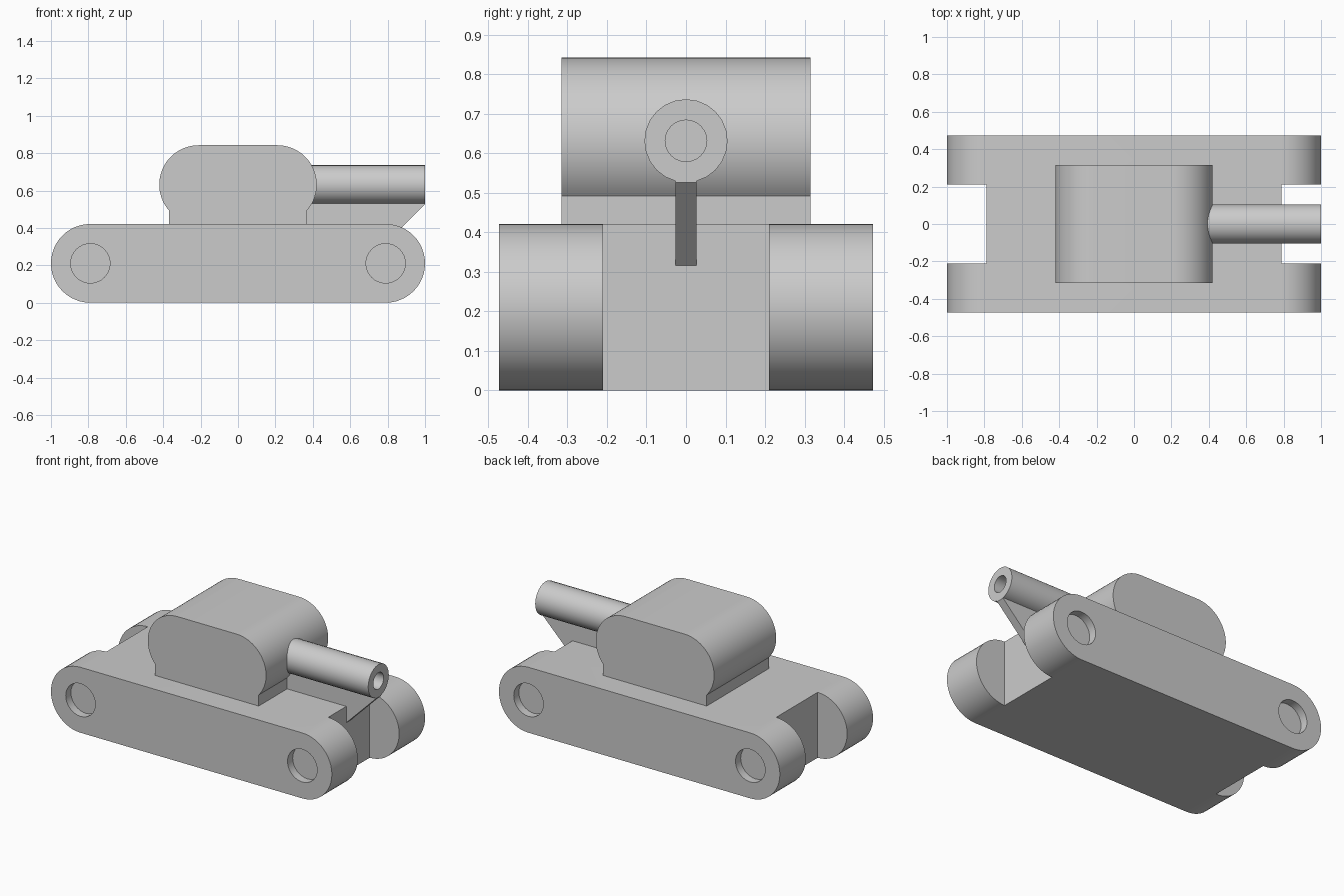
import bpy, bmesh
from math import sin, cos, radians
from mathutils import Matrix

if "Cube" in bpy.data.objects:
    bpy.data.objects.remove(bpy.data.objects["Cube"])

U = 2 / 38          # base module of the design
R = 4 * U           # radius of track ends and turret ends
AXLE_X = 15 * U     # centres of the rounded track ends
BARREL_Z = 12 * U

grey = bpy.data.materials.new("plain_grey")
grey.use_nodes = True
COLOUR = (0.6, 0.6, 0.6, 1)
grey.diffuse_color = COLOUR
grey.node_tree.nodes["Principled BSDF"].inputs["Base Color"].default_value = COLOUR


def finish(name, bm):
    bmesh.ops.recalc_face_normals(bm, faces=bm.faces)
    mesh = bpy.data.meshes.new(name)
    bm.to_mesh(mesh)
    bm.free()
    mesh.materials.append(grey)
    obj = bpy.data.objects.new(name, mesh)
    bpy.context.collection.objects.link(obj)
    return obj


def arc(cx, cz, start, end, steps=24):
    angles = [radians(start + (end - start) * i / steps) for i in range(steps + 1)]
    return [(cx + R * cos(a), cz + R * sin(a)) for a in angles]


def slab(name, profile, y0, y1):
    """Extrude an x-z outline along y."""
    bm = bmesh.new()
    face = bm.faces.new([bm.verts.new((x, y0, z)) for x, z in profile])
    new = bmesh.ops.extrude_face_region(bm, geom=[face])["geom"]
    moved = [v for v in new if isinstance(v, bmesh.types.BMVert)]
    bmesh.ops.translate(bm, verts=moved, vec=(0, y1 - y0, 0))
    return finish(name, bm)


def rod(name, radius, length, centre, axis, sides):
    bm = bmesh.new()
    turn = Matrix.Rotation(radians(90), 4, "Y" if axis == "x" else "X")
    bmesh.ops.create_cone(bm, cap_ends=True, segments=sides, radius1=radius,
                          radius2=radius, depth=length,
                          matrix=Matrix.Translation(centre) @ turn)
    return finish(name, bm)


def combine(obj, other, operation):
    mod = obj.modifiers.new("cut", "BOOLEAN")
    mod.operation, mod.object, mod.solver = operation, other, "EXACT"
    bpy.context.view_layer.objects.active = obj
    bpy.ops.object.modifier_apply(modifier=mod.name)
    bpy.data.objects.remove(other)


def smooth(obj, angle):
    bpy.ops.object.select_all(action="DESELECT")
    obj.select_set(True)
    bpy.context.view_layer.objects.active = obj
    bpy.ops.object.shade_smooth_by_angle(angle=radians(angle))


# Hull: one long rounded slab with a square notch at each end
outline = arc(AXLE_X, R, -90, 90) + arc(-AXLE_X, R, 90, 270)
hull = slab("hull", outline, -9 * U, 9 * U)
for s in (-1, 1):
    notch = [(s * AXLE_X, -R), (s * 1.2, -R), (s * 1.2, 3 * R), (s * AXLE_X, 3 * R)]
    combine(hull, slab("notch_cutter", notch, -R, R), "DIFFERENCE")

# Shallow round wheel recesses in both sides
for sx in (-1, 1):
    for sy in (-1, 1):
        cutter = rod("wheel_cutter", 2 * U, 2 * U, (sx * AXLE_X, sy * 9 * U, R), "y", 32)
        combine(hull, cutter, "DIFFERENCE")
smooth(hull, 20)

# Turret: rounded block standing on a narrower neck
LEAN = 41.4
turret_outline = (arc(R, BARREL_Z, -LEAN, 90) + arc(-R, BARREL_Z, 90, 180 + LEAN)
                  + [(-7 * U, 2 * R - 0.01), (7 * U, 2 * R - 0.01)])
turret = slab("turret", turret_outline, -6 * U, 6 * U)
smooth(turret, 20)

# Barrel with a blind bore in the muzzle
barrel = rod("barrel", 2 * U, 0.8, (0.6, 0, BARREL_Z), "x", 24)
combine(barrel, rod("bore_cutter", U, 4 * U, (1, 0, BARREL_Z), "x", 24), "DIFFERENCE")
smooth(barrel, 20)

# Thin web that braces the barrel against the hull
web = [(6 * U, 2 * R - 0.02), (AXLE_X - 0.02, 6 * U), (AXLE_X, 6 * U), (1, 10 * U),
       (1, 10 * U + 0.01), (6 * U, 10 * U + 0.01)]
slab("barrel_support", web, -U / 2, U / 2)
